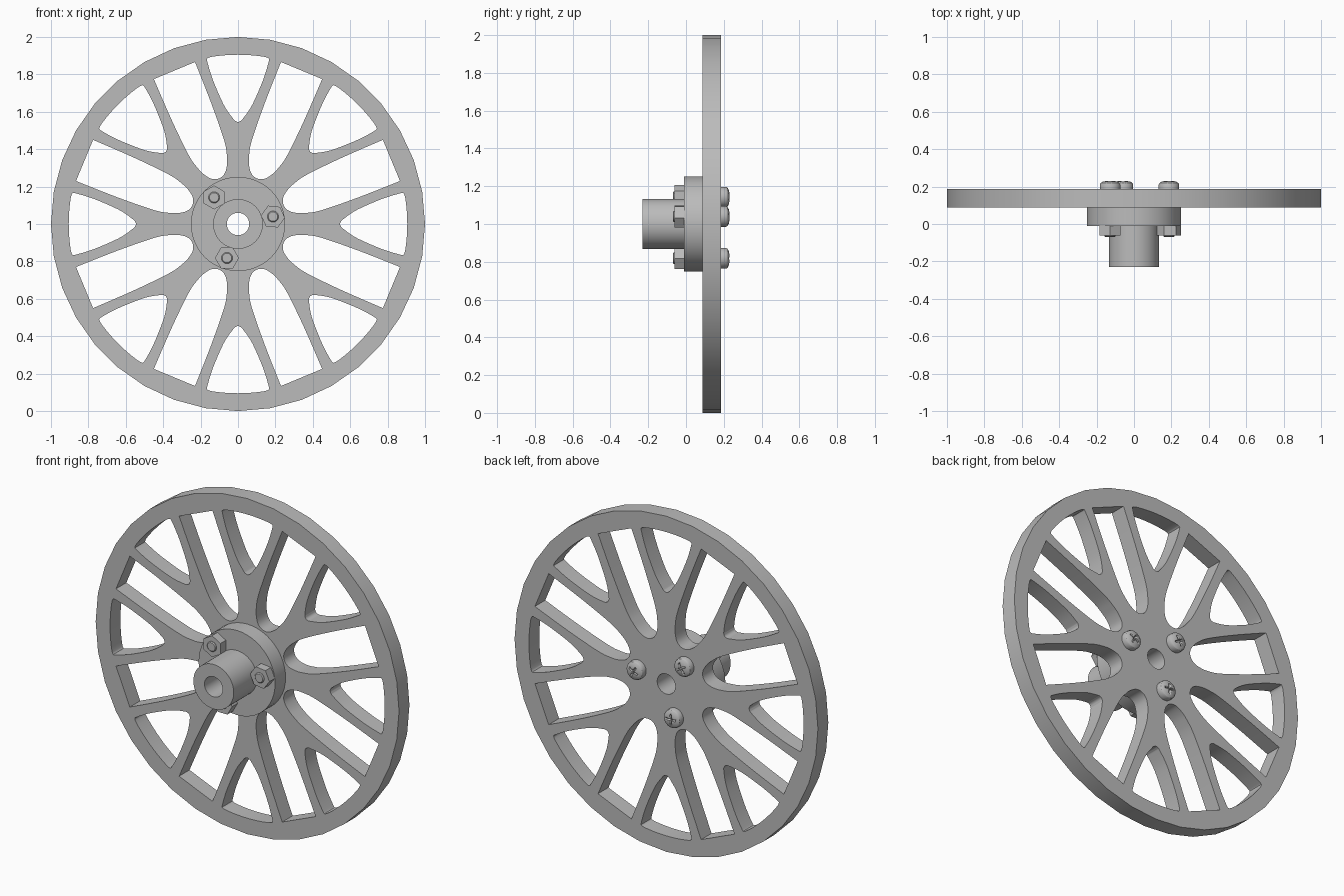
import bpy, bmesh, math
from mathutils import Matrix, Vector

if "Cube" in bpy.data.objects:
    bpy.data.objects.remove(bpy.data.objects["Cube"])

grey = bpy.data.materials.new("plain grey")
grey.diffuse_color = (0.5, 0.5, 0.5, 1)
grey.use_nodes = True
grey.node_tree.nodes["Principled BSDF"].inputs["Base Color"].default_value = grey.diffuse_color


def circle(r, n, start=0.0, cx=0.0, cy=0.0):
    return [(cx + r * math.cos(start + 2 * math.pi * i / n),
             cy + r * math.sin(start + 2 * math.pi * i / n)) for i in range(n)]


def smooth_path(pts, steps=5):
    """Catmull-Rom curve through an open list of points."""
    p = [Vector(q) for q in [pts[0]] + pts + [pts[-1]]]
    out = []
    for a, b, c, d in zip(p, p[1:], p[2:], p[3:]):
        for i in range(steps):
            t = i / steps
            out.append(0.5 * (2 * b + (c - a) * t + (2 * a - 5 * b + 4 * c - d) * t * t
                              + (3 * b - a - 3 * c + d) * t ** 3))
    return [tuple(q) for q in out] + [tuple(pts[-1])]


def mirrored(half):
    """Half outline from outer corner to the axis, completed on the other side."""
    return half + [(-x, y) for x, y in reversed(half[:-1])]


def rotated(pts, angle):
    m = Matrix.Rotation(angle, 2)
    return [tuple(m @ Vector(p)) for p in pts]


def finish(name, bm):
    bmesh.ops.recalc_face_normals(bm, faces=bm.faces)
    mesh = bpy.data.meshes.new(name)
    bm.to_mesh(mesh)
    bm.free()
    mesh.materials.append(grey)
    ob = bpy.data.objects.new(name, mesh)
    bpy.context.collection.objects.link(ob)
    bpy.ops.object.select_all(action='DESELECT')
    ob.select_set(True)
    bpy.context.view_layer.objects.active = ob
    bpy.ops.object.shade_smooth_by_angle(angle=math.radians(30))
    return ob


def plate(name, loops, y0, y1):
    """Front-facing plate from an outline and its holes, between two depths."""
    cu = bpy.data.curves.new(name + " outline", 'CURVE')
    cu.dimensions, cu.fill_mode, cu.extrude = '2D', 'BOTH', (y1 - y0) / 2
    for loop in loops:
        sp = cu.splines.new('POLY')
        sp.points.add(len(loop) - 1)
        for q, (x, z) in zip(sp.points, loop):
            q.co = (x, z, 0, 1)
        sp.use_cyclic_u = True
    tmp = bpy.data.objects.new(name + " outline", cu)
    bpy.context.collection.objects.link(tmp)
    bpy.context.view_layer.update()
    ev = tmp.evaluated_get(bpy.context.evaluated_depsgraph_get())
    bm = bmesh.new()
    bm.from_mesh(ev.to_mesh())
    ev.to_mesh_clear()
    bpy.data.objects.remove(tmp)
    bpy.data.curves.remove(cu)
    bmesh.ops.remove_doubles(bm, verts=bm.verts, dist=1e-5)
    for v in bm.verts:
        x, z, d = v.co
        v.co = (x, (y0 + y1) / 2 - d, 1 + z)
    return finish(name, bm)


def lathe(name, profile, cx=0.0, cz=0.0, n=32, closed=False):
    """Turn a (radius, y) profile around an axis along y."""
    bm = bmesh.new()
    vs = [bm.verts.new((cx + r, y, 1 + cz)) for r, y in profile]
    es = [bm.edges.new(e) for e in zip(vs, vs[1:])]
    if closed:
        es.append(bm.edges.new((vs[-1], vs[0])))
    bmesh.ops.spin(bm, geom=vs + es, cent=(cx, 0, 1 + cz), axis=(0, 1, 0),
                   angle=2 * math.pi, steps=n, use_merge=False, use_duplicate=False)
    bmesh.ops.remove_doubles(bm, verts=bm.verts, dist=1e-5)
    return finish(name, bm)


# Wheel: rim and forked spokes left between eight slots and eight wedge windows
slot = smooth_path(mirrored([(0.119, 0.888), (0.115, 0.653), (0.103, 0.444), (0.085, 0.36),
                             (0.065, 0.312), (0.036, 0.276), (0, 0.264)]))
wedge = smooth_path(mirrored([(0.145, 0.893), (0.163, 0.886), (0.164, 0.868), (0.134, 0.77),
                              (0.075, 0.635), (0.026, 0.563), (0.012, 0.55), (0, 0.546)]))
wedge += [(0.905 * math.sin(a), 0.905 * math.cos(a)) for a in
          [math.radians(d) for d in (-8, -6, -4, -2, 0, 2, 4, 6, 8)]]
loops = [circle(1, 36), circle(0.06, 32)]
for k in range(8):
    loops.append(rotated(wedge, math.radians(45 * k)))
    loops.append(rotated(slot, math.radians(45 * k + 22.5)))
plate("spoked_wheel", loops, 0.088, 0.186)

# Hub: flange and bored sleeve
lathe("hub", [(0.06, -0.23), (0.133, -0.23), (0.133, -0.011), (0.252, -0.011),
              (0.252, 0.088), (0.06, 0.088)], n=48, closed=True)

# Three fasteners: pan-head screw with cross recess, and hex nut
for k, (deg, turn) in enumerate([(12, 54), (132, 30), (252, 0)]):
    a = math.radians(deg)
    cx, cz = 0.191 * math.cos(a), 0.191 * math.sin(a)
    screw = lathe(f"screw_{k + 1}", [(0, -0.07), (0.025, -0.07), (0.03, -0.065), (0.03, 0.186),
                                     (0.055, 0.186), (0.055, 0.211), (0.051, 0.219),
                                     (0.04, 0.226), (0.022, 0.23), (0, 0.231)], cx, cz)
    w, l = 0.0055, 0.03
    arm = [(l, -w), (l, w), (w, w)]
    cross = [p for q in range(4) for p in rotated(arm, q * math.pi / 2)]
    cross = [(x + cx, z + cz) for x, z in rotated(cross, a + 0.3)]
    cutter = plate(f"recess_cutter_{k + 1}", [cross], 0.208, 0.25)
    cutter.hide_render = True
    cutter.hide_viewport = True
    cut = screw.modifiers.new("cross recess", 'BOOLEAN')
    cut.operation, cut.solver, cut.object = 'DIFFERENCE', 'EXACT', cutter
    plate(f"nut_{k + 1}", [circle(0.064, 6, math.radians(turn), cx, cz),
                           circle(0.03, 32, 0, cx, cz)], -0.062, -0.011)
